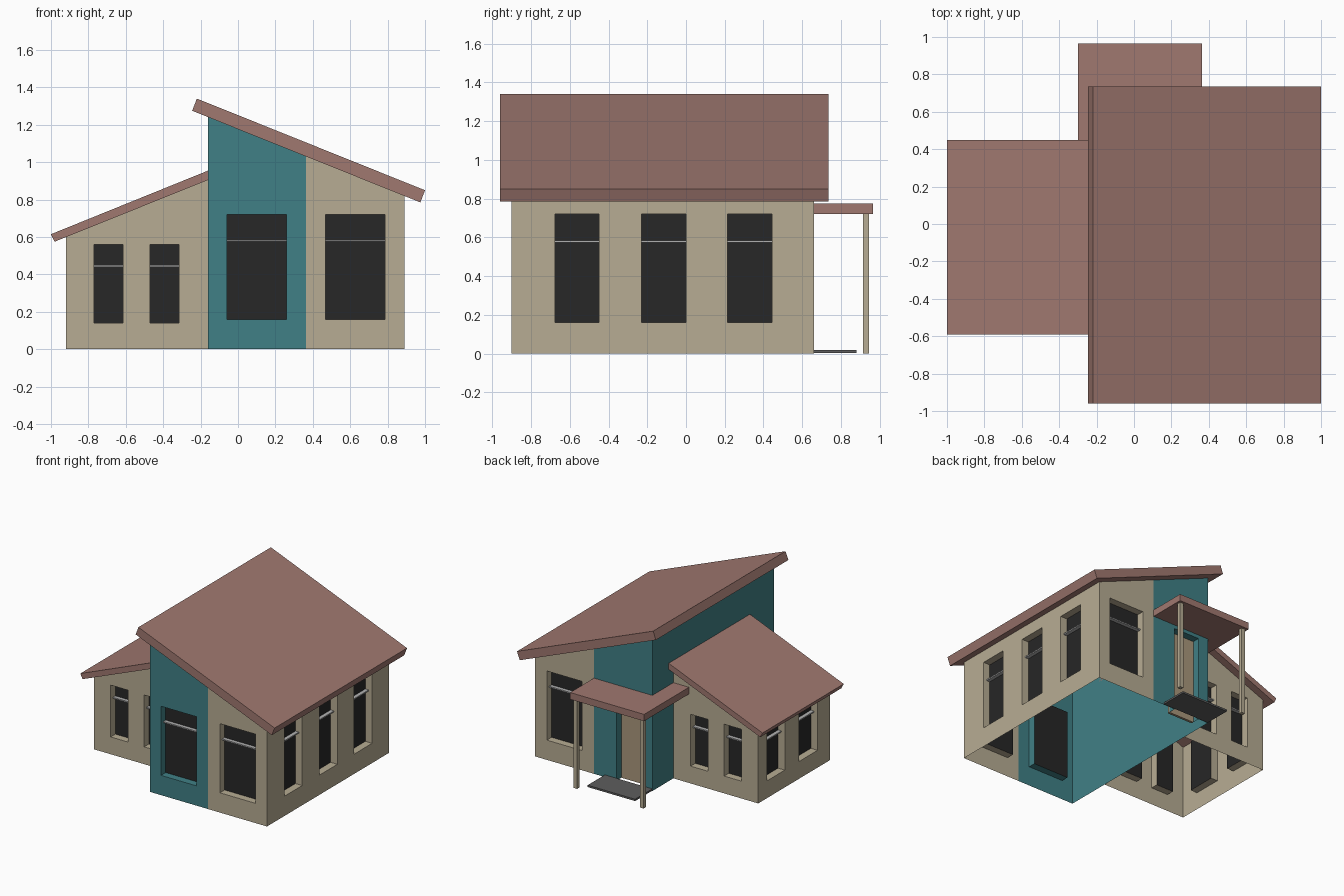
import bpy
import bmesh
from mathutils import Vector

if "Cube" in bpy.data.objects:
    bpy.data.objects.remove(bpy.data.objects["Cube"])


def material(name, rgb):
    m = bpy.data.materials.new(name)
    m.diffuse_color = (*rgb, 1)
    m.use_nodes = True
    m.node_tree.nodes["Principled BSDF"].inputs["Base Color"].default_value = m.diffuse_color
    return m


TEAL = material("teal_paint", (0.051, 0.216, 0.238))
BEIGE = material("beige_render", (0.474, 0.413, 0.292))
ROOF = material("roof_brown", (0.35, 0.188, 0.162))
GLASS = material("dark_glass", (0.02, 0.02, 0.02))
DOOR = material("door_tan", (0.40, 0.31, 0.20))
STEP = material("step_grey", (0.11, 0.11, 0.11))
BAR = material("bar_grey", (0.45, 0.45, 0.45))
DEPTH = 0.06


def add_object(name, bm, mat):
    me = bpy.data.meshes.new(name)
    bmesh.ops.remove_doubles(bm, verts=bm.verts, dist=1e-5)
    bm.to_mesh(me)
    bm.free()
    me.materials.append(mat)
    ob = bpy.data.objects.new(name, me)
    bpy.context.collection.objects.link(ob)
    return ob


def face(bm, pts):
    bm.faces.new([bm.verts.new(p) for p in pts])


def prism(name, pts, offset, mat):
    """Extrude a closed outline along an offset vector."""
    bm = bmesh.new()
    face(bm, pts)
    ext = bmesh.ops.extrude_face_region(bm, geom=bm.faces[:])
    moved = [v for v in ext["geom"] if isinstance(v, bmesh.types.BMVert)]
    bmesh.ops.translate(bm, verts=moved, vec=offset)
    bmesh.ops.recalc_face_normals(bm, faces=bm.faces)
    return add_object(name, bm, mat)


def box(name, x, y, z, mat):
    pts = [(x[0], y[0], z[0]), (x[1], y[0], z[0]), (x[1], y[1], z[0]), (x[0], y[1], z[0])]
    return prism(name, pts, (0, 0, z[1] - z[0]), mat)


def wall(name, p0, p1, top, mat, spans=(), zs=(0.16, 0.72), bar=0.58, door=False):
    """Single-skin wall, outside on the right of p0->p1, with recessed openings."""
    a, b = Vector((*p0, 0)), Vector((*p1, 0))
    d = (b - a).normalized()
    length = (b - a).length
    inward = Vector((-d.y, d.x, 0))
    axis = 0 if abs(d.x) > 0.5 else 1
    opens = sorted(sorted(abs(c - p0[axis]) for c in s) for s in spans)

    def P(u, z, depth=0):
        return a + d * u + inward * depth + Vector((0, 0, z))

    def T(u):
        return top[0] + (top[1] - top[0]) * u / length

    bm = bmesh.new()
    z0, z1 = zs
    prev = 0
    for i, (u, v) in enumerate(opens):
        face(bm, [P(prev, 0), P(u, 0), P(u, T(u)), P(prev, T(prev))])
        face(bm, [P(u, z1), P(v, z1), P(v, T(v)), P(u, T(u))])
        if not door:
            face(bm, [P(u, 0), P(v, 0), P(v, z0), P(u, z0)])
        # reveals
        ring = [(u, z0), (u, z1), (v, z1), (v, z0)]
        for k in range(3 if door else 4):
            q, r = ring[k], ring[(k + 1) % 4]
            face(bm, [P(*q), P(*r), P(*r, DEPTH), P(*q, DEPTH)])
        # glass or door leaf
        if door:
            prism("door", [P(u, z0, DEPTH), P(v, z0, DEPTH), P(v, z1, DEPTH), P(u, z1, DEPTH)],
                  inward * 0.02, DOOR)
        else:
            pane = bmesh.new()
            face(pane, [P(u, z0, DEPTH), P(v, z0, DEPTH), P(v, z1, DEPTH), P(u, z1, DEPTH)])
            add_object(f"{name}_glass_{i + 1}", pane, GLASS)
            h = 0.005
            prism(f"{name}_window_bar_{i + 1}",
                  [P(u, bar - h, 0.03), P(v, bar - h, 0.03), P(v, bar + h, 0.03), P(u, bar + h, 0.03)],
                  inward * 0.03, BAR)
        prev = v
    face(bm, [P(prev, 0), P(length, 0), P(length, T(length)), P(prev, T(prev))])
    return add_object(name, bm, mat)


def main_top(x):
    return 1.275 - 0.4016 * (x + 0.245)


def wing_top(x):
    return 0.575 + 0.4024 * (x + 0.98)


# Main block: teal half and beige half
XL, XM, XR, YF, YB = -0.16, 0.363, 0.89, -0.90, 0.66
tl, tm, tr = main_top(XL), main_top(XM), main_top(XR)
big = [(0.468, 0.785)]
wall("main_front_teal_wall", (XL, YF), (XM, YF), (tl, tm), TEAL, [(-0.06, 0.26)])
wall("main_front_beige_wall", (XM, YF), (XR, YF), (tm, tr), BEIGE, big)
wall("main_right_wall", (XR, YF), (XR, YB), (tr, tr), BEIGE,
     [(-0.675, -0.45), (-0.23, 0.0), (0.215, 0.445)])
wall("main_back_beige_wall", (XR, YB), (XM, YB), (tr, tm), BEIGE, big)
wall("main_back_teal_wall", (XM, YB), (XL, YB), (tm, tl), TEAL,
     [(-0.07, 0.16)], zs=(0, 0.69), door=True)
wall("main_left_wall", (XL, YB), (XL, YF), (tl, tl), TEAL)

# Low side wing
WL, WF, WB = -0.92, -0.53, 0.39
lo, hi = wing_top(WL), wing_top(XL)
small = [(-0.77, -0.615), (-0.47, -0.315)]
low = dict(zs=(0.14, 0.56), bar=0.445)
wall("wing_front_wall", (WL, WF), (XL, WF), (lo, hi), BEIGE, small, **low)
wall("wing_back_wall", (XL, WB), (WL, WB), (hi, lo), BEIGE, small, **low)
wall("wing_left_wall", (WL, WB), (WL, WF), (lo, lo), BEIGE,
     [(0.05, 0.275), (-0.37, -0.135)], **low)

# Sloping roof slabs
prism("main_roof", [(x, -0.96, z) for x, z in
                    [(-0.22, 1.34), (-0.245, 1.275), (0.975, 0.785), (1.0, 0.85)]],
      (0, 1.695, 0), ROOF)
prism("wing_roof", [(x, -0.59, z) for x, z in
                    [(-1.0, 0.615), (-0.98, 0.575), (XL, hi), (XL, 0.955)]],
      (0, 1.04, 0), ROOF)

# Porch: L-shaped roof, posts and step
prism("porch_roof", [(x, y, 0.72) for x, y in
                     [(-0.30, WB), (XL, WB), (XL, YB), (XM, YB), (XM, 0.965), (-0.30, 0.965)]],
      (0, 0, 0.055), ROOF)
for side, x in (("left", -0.265), ("right", 0.33)):
    box(f"porch_post_{side}", (x - 0.016, x + 0.016), (0.913, 0.945), (0, 0.72), BEIGE)
box("porch_step", (XL, 0.265), (YB, 0.88), (0.003, 0.018), STEP)
